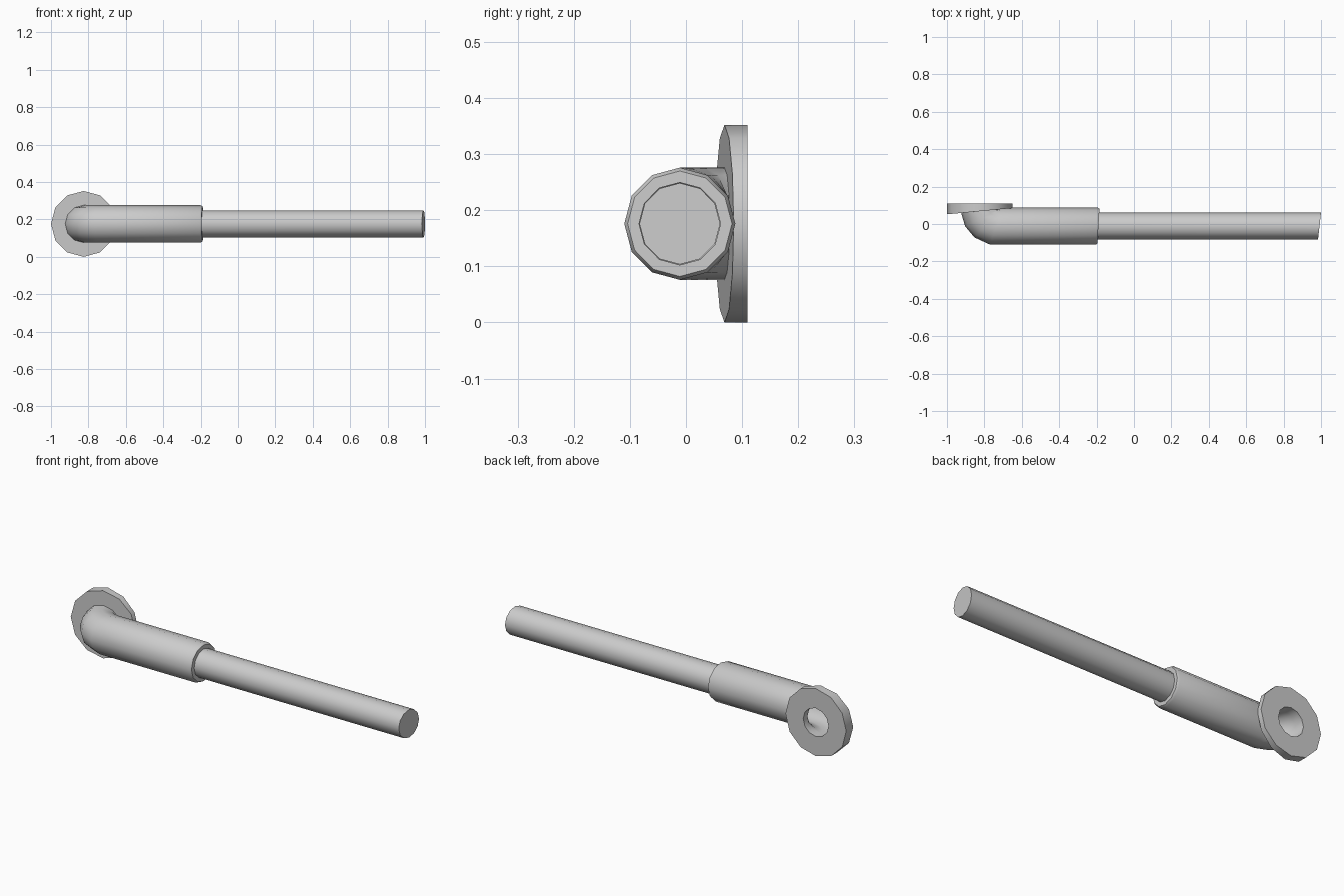
import bpy, bmesh, math

if "Cube" in bpy.data.objects:
    bpy.data.objects.remove(bpy.data.objects["Cube"])

SIDES = 12
ZC = 0.176          # height of the pipe axis
BORE = 0.735        # inner / outer radius ratio


def ring(a, b, r, scale=1.0):
    """Ring spanning plan points a and b (x, y), with half height r."""
    mx, my = (a[0] + b[0]) / 2, (a[1] + b[1]) / 2
    hx, hy = (a[0] - b[0]) / 2 * scale, (a[1] - b[1]) / 2 * scale
    pts = []
    for i in range(SIDES):
        t = 2 * math.pi * i / SIDES
        c, s = math.cos(t), math.sin(t)
        pts.append((mx + hx * c, my + hy * c, ZC + r * scale * s))
    return pts


def loft(name, rings, closed):
    """Bridge rings in order; either join last to first or cap both ends."""
    bm = bmesh.new()
    vs = [[bm.verts.new(p) for p in r] for r in rings]
    n = len(vs)
    for k in range(n if closed else n - 1):
        p, q = vs[k], vs[(k + 1) % n]
        for i in range(SIDES):
            j = (i + 1) % SIDES
            bm.faces.new((p[i], p[j], q[j], q[i]))
    if not closed:
        bm.faces.new(vs[0])
        bm.faces.new(vs[-1])
    bmesh.ops.recalc_face_normals(bm, faces=bm.faces)
    me = bpy.data.meshes.new(name)
    bm.to_mesh(me)
    bm.free()
    ob = bpy.data.objects.new(name, me)
    bpy.context.collection.objects.link(ob)
    bpy.ops.object.select_all(action='DESELECT')
    ob.select_set(True)
    bpy.context.view_layer.objects.active = ob
    bpy.ops.object.shade_smooth_by_angle(angle=math.radians(38))
    return ob


# Elbow sections, from the flange face round to the straight socket
elbow = [((-0.924, 0.059), (-0.726, 0.078)),
         ((-0.903, -0.012), (-0.72, 0.080)),
         ((-0.853, -0.072), (-0.71, 0.084)),
         ((-0.77, -0.110), (-0.70, 0.088))]
socket_end = ((-0.204, -0.110), (-0.196, 0.088))
socket_lip = ((-0.196, -0.110), (-0.184, 0.088))

# Flange, elbow and hollow socket as one closed skin
skin = [ring((-1.0, 0.11), (-0.65, 0.11), 0.176),
        ring((-1.0, 0.052), (-0.65, 0.085), 0.176)]
skin += [ring(a, b, 0.1) for a, b in elbow]
skin += [ring(*socket_end, 0.1), ring(*socket_lip, 0.1, 0.94)]
skin += [ring(*socket_lip, 0.1, BORE)]
skin += [ring(a, b, 0.1, BORE) for a, b in reversed(elbow)]
skin += [ring((-0.924, 0.11), (-0.726, 0.11), 0.1, BORE)]
loft("flanged_elbow_socket", skin, True)

# Long rod with slightly slanted end, seated in the socket
loft("rod", [ring((-0.35, -0.083), (-0.35, 0.061), 0.0725),
             ring((0.984, -0.083), (1.0, 0.061), 0.0725)], False)
